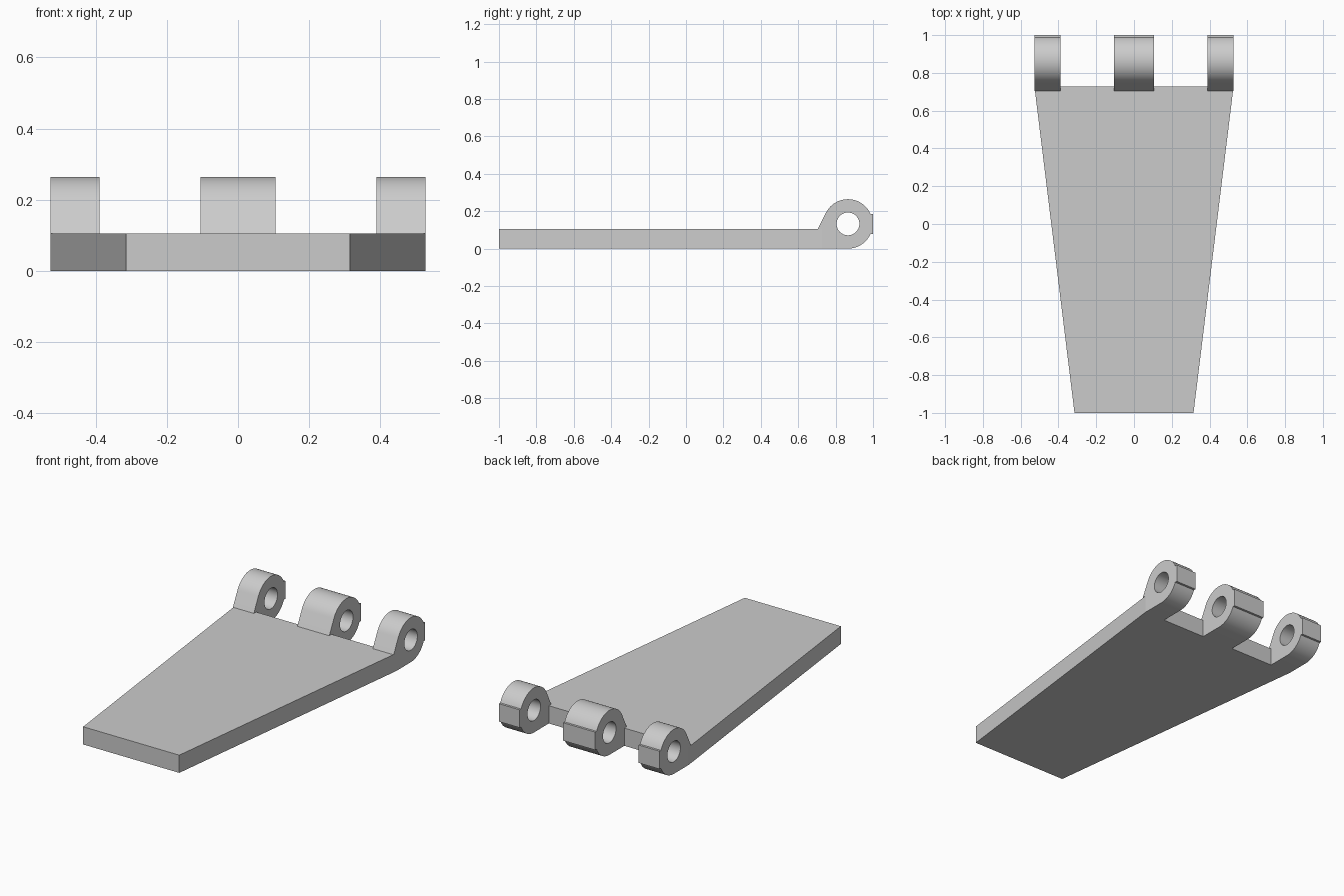
import bpy, bmesh
from math import radians, sin, cos
from mathutils import Vector

if "Cube" in bpy.data.objects:
    bpy.data.objects.remove(bpy.data.objects["Cube"], do_unlink=True)

grey = bpy.data.materials.new("plain grey")
grey.use_nodes = True
colour = (0.6, 0.6, 0.6, 1)
grey.diffuse_color = colour
grey.node_tree.nodes["Principled BSDF"].inputs["Base Color"].default_value = colour

THICK = 0.105      # plate thickness
BACK = 0.727       # back edge of the plate
PIN_Y, PIN_Z = 0.866, 0.132
RADIUS, HOLE = 0.132, 0.061


def arc(radius, start, end, steps):
    """Points (y, z) round the pin axis."""
    angles = [radians(start + (end - start) * i / steps) for i in range(steps + 1)]
    return [(PIN_Y + radius * cos(a), PIN_Z + radius * sin(a)) for a in angles]


def extrude_loops(name, loops, direction):
    """Fill the closed 3D loops (later ones are holes) and extrude them."""
    bm = bmesh.new()
    edges = []
    for loop in loops:
        verts = [bm.verts.new(p) for p in loop]
        edges += [bm.edges.new((v, verts[i - 1])) for i, v in enumerate(verts)]
    bmesh.ops.triangle_fill(bm, edges=edges, use_beauty=True)
    result = bmesh.ops.extrude_face_region(bm, geom=bm.faces[:], use_keep_orig=True)
    moved = [g for g in result["geom"] if isinstance(g, bmesh.types.BMVert)]
    bmesh.ops.translate(bm, verts=moved, vec=direction)
    bmesh.ops.recalc_face_normals(bm, faces=bm.faces[:])
    bmesh.ops.dissolve_limit(bm, angle_limit=radians(0.5),
                             verts=bm.verts[:], edges=bm.edges[:])
    mesh = bpy.data.meshes.new(name)
    bm.to_mesh(mesh)
    bm.free()
    mesh.materials.append(grey)
    obj = bpy.data.objects.new(name, mesh)
    bpy.context.collection.objects.link(obj)
    bpy.ops.object.select_all(action='DESELECT')
    obj.select_set(True)
    bpy.context.view_layer.objects.active = obj
    bpy.ops.object.shade_smooth_by_angle(angle=radians(25))
    return obj


# Tapered plate
plan = [(-0.315, -1), (0.315, -1), (0.527, BACK), (-0.527, BACK)]
extrude_loops("hinge_plate", [[(x, y, 0) for x, y in plan]], Vector((0, 0, THICK)))

# Knuckle profile: round barrel with a shallow flat pad at the back and a sloping front
pad_low, pad_high = PIN_Z - 0.053, PIN_Z + 0.053
outline = ([(BACK, 0)] + arc(RADIUS, -90, -23.7, 16)
           + [(1, pad_low), (1, pad_high)]
           + arc(RADIUS, 23.7, 153, 30)
           + [(0.705, THICK), (BACK, THICK)])
bore = arc(HOLE, 0, 360, 40)[:-1]

# Three knuckles along the back edge
for name, x0, x1 in (("right_knuckle", -0.527, -0.39),
                     ("middle_knuckle", -0.105, 0.105),
                     ("left_knuckle", 0.39, 0.527)):
    loops = [[(x0, y, z) for y, z in pts] for pts in (outline, bore)]
    extrude_loops(name, loops, Vector((x1 - x0, 0, 0)))
